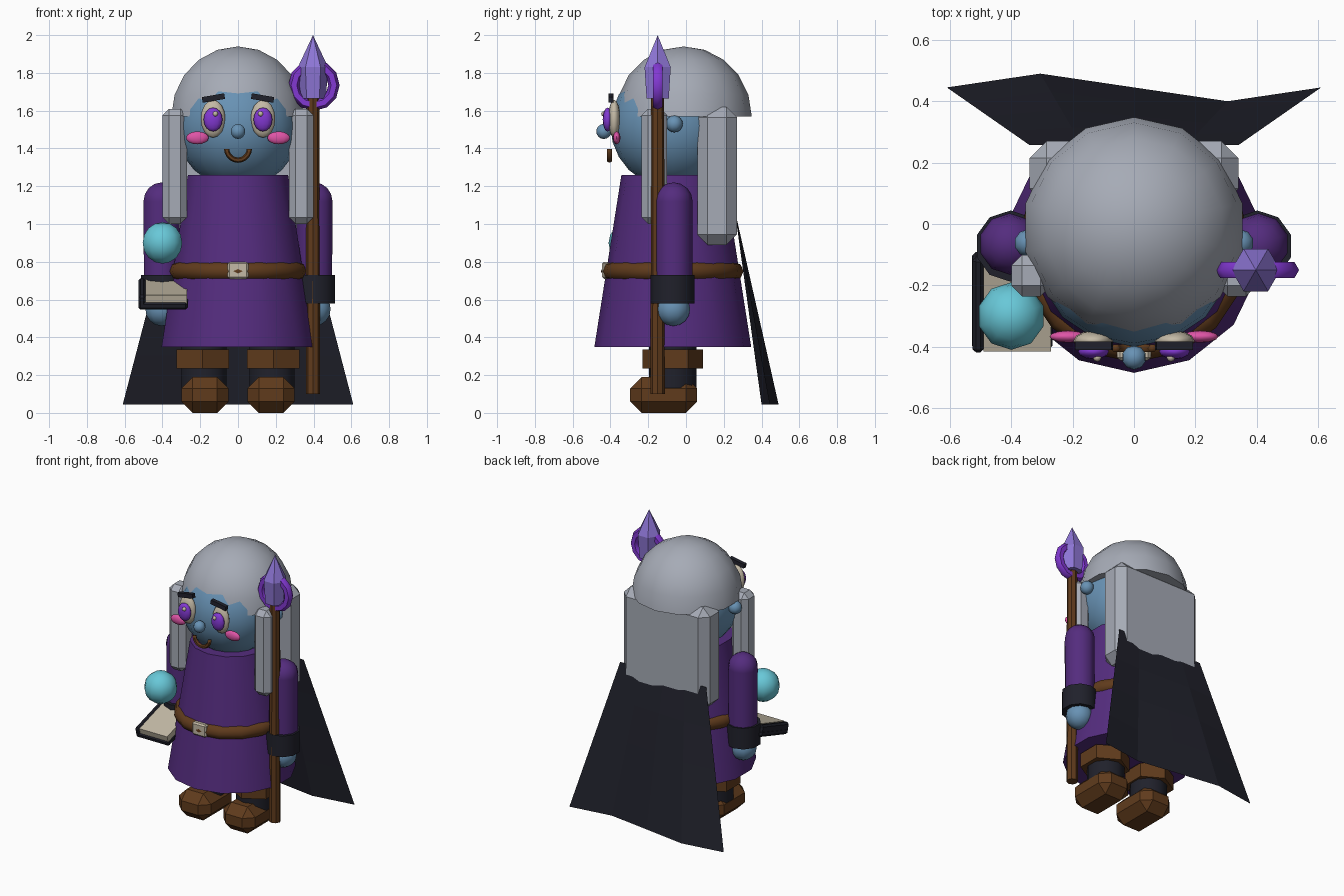
import bpy, bmesh, math

if "Cube" in bpy.data.objects:
    bpy.data.objects.remove(bpy.data.objects["Cube"])


def mat(name, r, g, b):
    """Flat colour from sRGB 0-255 values."""
    m = bpy.data.materials.new(name)
    m.diffuse_color = [((c / 255 + 0.055) / 1.055) ** 2.4 for c in (r, g, b)] + [1]
    m.use_nodes = True
    m.node_tree.nodes["Principled BSDF"].inputs["Base Color"].default_value = m.diffuse_color
    return m


GRAY = mat("hair_gray", 166, 171, 182)
ROBE = mat("robe_purple", 84, 44, 126)
SKIN = mat("skin_blue", 104, 146, 180)
CYAN = mat("orb_cyan", 104, 200, 216)
CRYSTAL = mat("crystal_lilac", 142, 118, 214)
VIOLET = mat("bright_violet", 130, 56, 210)
BROWN = mat("leather_brown", 96, 59, 28)
BLACK = mat("cloth_black", 32, 33, 43)
CREAM = mat("cream", 196, 186, 166)
PINK = mat("cheek_pink", 222, 84, 166)

CY = -0.07  # y of the body axis


def finish(name, m, smooth=40):
    o = bpy.context.object
    o.name = name
    o.data.materials.append(m)
    bpy.ops.object.transform_apply(location=False, rotation=True, scale=True)
    if smooth:
        bpy.ops.object.shade_smooth_by_angle(angle=math.radians(smooth))
    return o


def ball(name, m, loc, r, seg=12, rings=8, smooth=60):
    r = r if isinstance(r, tuple) else (r, r, r)
    bpy.ops.mesh.primitive_uv_sphere_add(segments=seg, ring_count=rings, radius=1, location=loc)
    bpy.context.object.scale = r
    return finish(name, m, smooth)


def cone(name, m, x, y, z0, z1, r0, r1, n, smooth=40, turn=0.0):
    bpy.ops.mesh.primitive_cone_add(vertices=n, radius1=r0, radius2=r1, depth=z1 - z0,
                                    location=(x, y, (z0 + z1) / 2), rotation=(0, 0, turn))
    return finish(name, m, smooth)


def box(name, m, loc, size, bevel=0.0, rot=(0, 0, 0)):
    bpy.ops.mesh.primitive_cube_add(size=1, location=loc)
    o = bpy.context.object
    o.scale = size
    bpy.ops.object.transform_apply(location=False, rotation=False, scale=True)
    if bevel:
        b = o.modifiers.new("bevel", 'BEVEL')
        b.width, b.segments = bevel, 1
        bpy.ops.object.modifier_apply(modifier="bevel")
    o.rotation_euler = rot
    return finish(name, m, 0)


def torus(name, m, loc, major, minor, n, k, rot=(0, 0, 0), smooth=60):
    bpy.ops.mesh.primitive_torus_add(major_segments=n, minor_segments=k, major_radius=major,
                                     minor_radius=minor, location=loc, rotation=rot)
    return finish(name, m, smooth)


def cut_away(o, co, no, fill=False):
    """Remove the part of an object on the positive side of a local plane."""
    bm = bmesh.new()
    bm.from_mesh(o.data)
    r = bmesh.ops.bisect_plane(bm, geom=bm.verts[:] + bm.edges[:] + bm.faces[:],
                               plane_co=co, plane_no=no, clear_outer=True)
    if fill:
        edges = [e for e in r["geom_cut"] if isinstance(e, bmesh.types.BMEdge)]
        bmesh.ops.contextual_create(bm, geom=edges)
    bm.to_mesh(o.data)
    bm.free()


# Robe, belt and buckle
cone("robe", ROBE, 0, CY, 0.35, 1.26, 0.415, 0.272, 14)
torus("belt", BROWN, (0, CY - 0.003, 0.75), 0.327, 0.05, 16, 8)
box("belt_buckle", CREAM, (0, -0.425, 0.755), (0.11, 0.04, 0.09), 0.01)

# Head, nose and mouth
ball("head", SKIN, (0, CY, 1.52), 0.33, 16, 12)
ball("nose", SKIN, (0, -0.435, 1.49), 0.04, 10, 8)
mouth = torus("mouth", BROWN, (0, -0.405, 1.398), 0.06, 0.014, 20, 6, (math.pi / 2, 0, 0))
cut_away(mouth, (0, 0, 0), (0, 0, 1), True)

# Hair cap and back hair
cap = ball("hair_cap", GRAY, (0, -0.012, 1.57), (0.362, 0.36, 0.37), 14, 10)
cut_away(cap, (0, 0, 0), (0, 0, -1), True)
bpy.context.view_layer.objects.active = cap
bpy.ops.object.shade_smooth_by_angle(angle=math.radians(50))
box("back_hair", GRAY, (0, 0.165, 1.255), (0.68, 0.21, 0.73), 0.055)

# Cape: a flared sheet whose hem waves from side to side
bm = bmesh.new()
rows = []
for i in range(5):
    t = i / 4
    row = []
    for j in range(5):
        u = j / 2 - 1
        wave = -0.045 * math.sin(math.pi * u) * t
        row.append(bm.verts.new(((0.34 + 0.27 * t) * u, 0.257 + 0.188 * t + wave, 1.08 - 1.035 * t)))
    rows.append(row)
for a, b in zip(rows, rows[1:]):
    for j in range(4):
        bm.faces.new((a[j], a[j + 1], b[j + 1], b[j]))
bmesh.ops.recalc_face_normals(bm, faces=bm.faces)
if sum(f.normal.y for f in bm.faces) < 0:
    bmesh.ops.reverse_faces(bm, faces=bm.faces)
me = bpy.data.meshes.new("cape")
bm.to_mesh(me)
bm.free()
me.materials.append(BLACK)
bpy.context.collection.objects.link(bpy.data.objects.new("cape", me))

# Paired parts
for s, side in ((-1, "left"), (1, "right")):
    # Face
    ball(side + "_ear", SKIN, (s * 0.345, -0.062, 1.53), 0.045, 10, 8)
    ball(side + "_eye", CREAM, (s * 0.132, -0.38, 1.557), (0.065, 0.032, 0.1), 12, 8)
    ball(side + "_iris", VIOLET, (s * 0.132, -0.415, 1.553), (0.05, 0.026, 0.063), 12, 8)
    ball(side + "_eye_glint", CREAM, (s * 0.12, -0.435, 1.583), 0.014, 8, 6)
    ball(side + "_cheek", PINK, (s * 0.215, -0.367, 1.456), (0.06, 0.02, 0.034), 12, 8)
    box(side + "_brow", BLACK, (s * 0.13, -0.397, 1.667), (0.12, 0.028, 0.03), 0, (0, s * 0.17, 0))
    # Front lock of hair
    box(side + "_hair_lock", GRAY, (s * 0.335, -0.168, 1.305), (0.13, 0.135, 0.61), 0.035)
    # Arm
    ball(side + "_shoulder", ROBE, (s * 0.405, -0.065, 1.12), 0.1, 10, 8)
    cone(side + "_sleeve", ROBE, s * 0.405, -0.065, 0.65, 1.12, 0.098, 0.1, 10)
    cone(side + "_cuff", BLACK, s * 0.402, -0.072, 0.58, 0.73, 0.116, 0.116, 10)
    ball(side + "_hand", SKIN, (s * 0.405, -0.068, 0.55), 0.09, 10, 8)
    # Leg and boot
    cone(side + "_leg", BLACK, s * 0.18, CY, 0.1, 0.45, 0.125, 0.125, 10)
    cone(side + "_boot_cuff", BROWN, s * 0.187, CY, 0.235, 0.335, 0.16, 0.16, 6, 0)
    box(side + "_boot", BROWN, (s * 0.175, -0.118, 0.095), (0.25, 0.355, 0.19), 0.06)

# Staff with crystal and ring
SX, SY = 0.397, -0.15
cone("staff", BROWN, SX, SY, 0.1, 1.68, 0.038, 0.034, 8)
cone("crystal_body", CRYSTAL, SX, SY, 1.665, 1.83, 0.068, 0.08, 6, 0, math.pi / 6)
cone("crystal_tip", CRYSTAL, SX, SY, 1.83, 2.0, 0.08, 0.0, 6, 0, math.pi / 6)
torus("staff_ring", VIOLET, (SX + 0.005, SY, 1.735), 0.106, 0.03, 12, 6, (math.pi / 2, 0, 0))

# Floating orb
ball("orb", CYAN, (-0.4, -0.3, 0.9), 0.11, 10, 8)

# Book, tilted with its front edge low
TILT = 0.3


def on_book(x, up):
    return (x, -0.255 - up * math.sin(TILT), 0.63 + up * math.cos(TILT))


box("book_cover", BLACK, on_book(-0.397, -0.018), (0.262, 0.325, 0.045), 0.012, (TILT, 0, 0))
box("book_spine", BLACK, on_book(-0.508, 0.0), (0.038, 0.325, 0.08), 0.012, (TILT, 0, 0))
box("book_pages", CREAM, on_book(-0.38, 0.018), (0.22, 0.31, 0.045), 0, (TILT, 0, 0))
